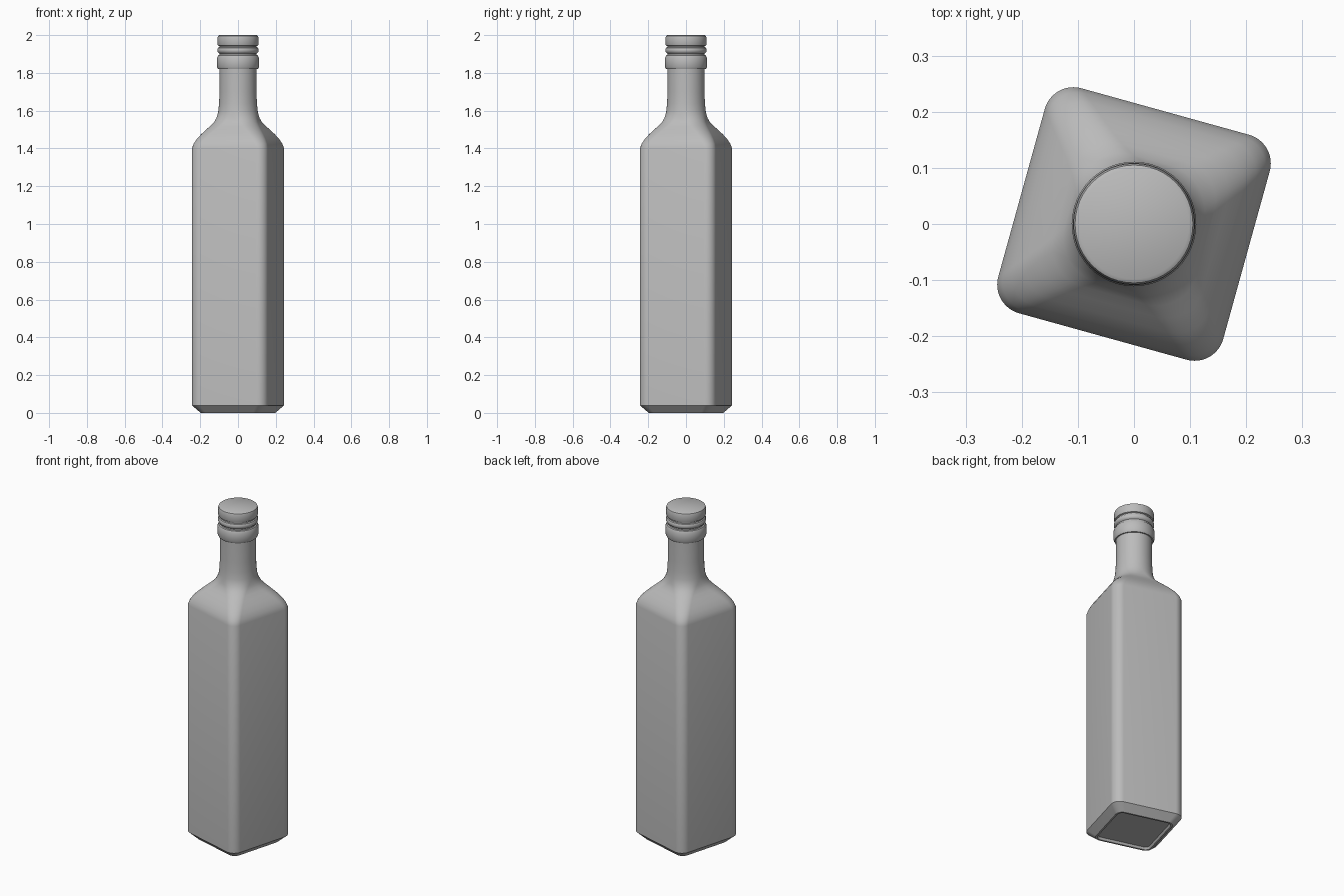
import bpy, bmesh, math

cube = bpy.data.objects.get("Cube")
if cube:
    bpy.data.objects.remove(cube, do_unlink=True)

TURN = math.radians(-15.5)
ARC = 12  # segments per rounded corner

grey = bpy.data.materials.new("plain_grey")
grey.use_nodes = True
grey.diffuse_color = (0.5, 0.5, 0.5, 1)
grey.node_tree.nodes["Principled BSDF"].inputs["Base Color"].default_value = (0.5, 0.5, 0.5, 1)


def section(bm, z, half, radius):
    """Ring of a rounded square; it is a circle when half equals radius."""
    ring = []
    for corner in range(4):
        mid = math.radians(45 + 90 * corner) + TURN
        reach = (half - radius) * math.sqrt(2)
        for i in range(ARC + 1):
            a = mid + math.radians(90) * (i / ARC - 0.5)
            ring.append(bm.verts.new((reach * math.cos(mid) + radius * math.cos(a),
                                      reach * math.sin(mid) + radius * math.sin(a), z)))
    return ring


def loft(name, sections):
    bm = bmesh.new()
    rings = [section(bm, *s) for s in sections]
    for low, high in zip(rings, rings[1:]):
        for i in range(len(low)):
            j = (i + 1) % len(low)
            bm.faces.new((low[i], low[j], high[j], high[i]))
    bm.faces.new(list(reversed(rings[0])))
    bm.faces.new(rings[-1])
    bmesh.ops.remove_doubles(bm, verts=bm.verts, dist=0.00005)
    bmesh.ops.recalc_face_normals(bm, faces=bm.faces)
    mesh = bpy.data.meshes.new(name)
    bm.to_mesh(mesh)
    bm.free()
    mesh.materials.append(grey)
    obj = bpy.data.objects.new(name, mesh)
    bpy.context.collection.objects.link(obj)
    bpy.ops.object.select_all(action="DESELECT")
    obj.select_set(True)
    bpy.context.view_layer.objects.active = obj
    bpy.ops.object.shade_smooth_by_angle(angle=math.radians(30))


# Bottle: recessed base, chamfer, square body, shoulder and round neck
loft("bottle", [
    (0.012, 0.150, 0.022), (0.0, 0.158, 0.03), (0.0, 0.168, 0.04),
    (0.04, 0.208, 0.053), (1.40, 0.208, 0.053),
    (1.425, 0.201, 0.055), (1.45, 0.188, 0.058), (1.475, 0.170, 0.062),
    (1.50, 0.149, 0.067), (1.52, 0.132, 0.073), (1.54, 0.118, 0.083),
    (1.56, 0.111, 0.094), (1.58, 0.107, 0.102), (1.60, 0.104, 0.104),
    (1.64, 0.100, 0.100), (1.70, 0.098, 0.098), (1.85, 0.098, 0.098),
])

# Cap: collar, ring between two grooves, and rounded lid
cap_profile = [
    (1.82, 0.098), (1.82, 0.105), (1.832, 0.111), (1.88, 0.111), (1.892, 0.105),
    (1.895, 0.099), (1.903, 0.099), (1.907, 0.105), (1.915, 0.109),
    (1.925, 0.109), (1.933, 0.105), (1.936, 0.099), (1.942, 0.099),
    (1.945, 0.106), (1.95, 0.108), (1.987, 0.108), (1.996, 0.105), (2.0, 0.098),
]
loft("cap", [(z, r, r) for z, r in cap_profile])
